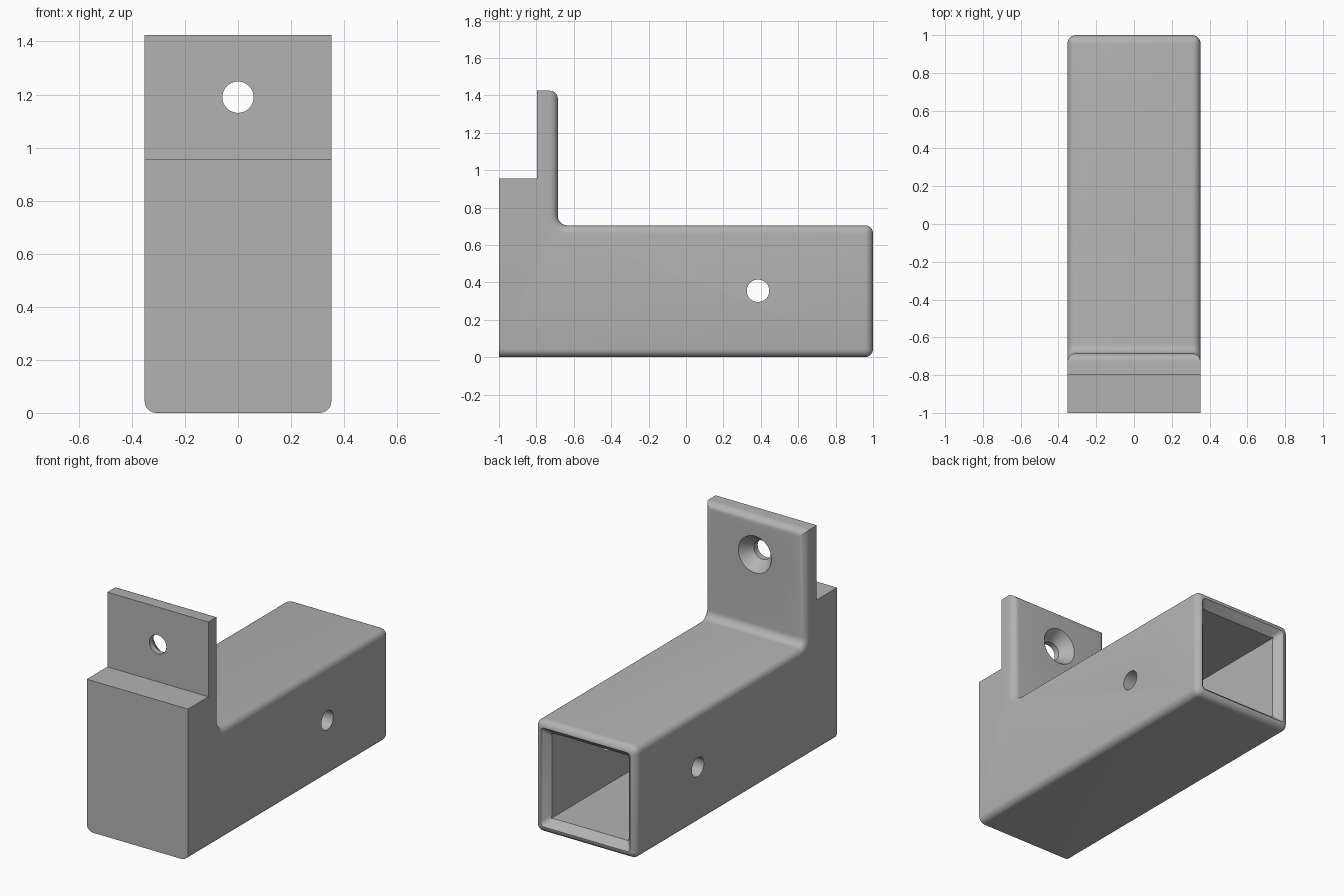
import bpy, bmesh, math
from mathutils import Matrix, Vector

old = bpy.data.objects.get("Cube")
if old:
    bpy.data.objects.remove(old, do_unlink=True)

HALF, HEIGHT = 0.352, 0.705      # tube half width and height
TAB_BACK, TAB_FRONT, TOP = -0.685, -0.797, 1.425
ROUND, FILLET = 0.044, 0.05

grey = bpy.data.materials.new("light grey")
grey.use_nodes = True
colour = (0.45, 0.45, 0.45, 1)
grey.diffuse_color = colour
grey.node_tree.nodes["Principled BSDF"].inputs["Base Color"].default_value = colour


def finish(name, bm):
    bmesh.ops.recalc_face_normals(bm, faces=bm.faces[:])
    mesh = bpy.data.meshes.new(name)
    bm.to_mesh(mesh)
    bm.free()
    mesh.materials.append(grey)
    obj = bpy.data.objects.new(name, mesh)
    bpy.context.collection.objects.link(obj)
    return obj


def cutter(name, bm):
    obj = finish(name, bm)
    obj.hide_render = True
    obj.hide_set(True)
    mod = bracket.modifiers.new(name, "BOOLEAN")
    mod.operation, mod.solver, mod.object = "DIFFERENCE", "EXACT", obj


def round_cutter(name, axis, centre, length, r1, r2):
    bm = bmesh.new()
    turn = Vector((0, 0, 1)).rotation_difference(Vector(axis)).to_matrix().to_4x4()
    bmesh.ops.create_cone(bm, cap_ends=True, segments=48, radius1=r1, radius2=r2,
                          depth=length, matrix=Matrix.Translation(centre) @ turn)
    cutter(name, bm)


def square_cutter(name, y1, half1, y2, half2, corner=0):
    bm = bmesh.new()
    rings = [[bm.verts.new((sx * h, y, HEIGHT / 2 + sz * h))
              for sx, sz in ((-1, -1), (1, -1), (1, 1), (-1, 1))]
             for y, h in ((y1, half1), (y2, half2))]
    bm.faces.new(rings[0])
    bm.faces.new(rings[1])
    sides = [bm.faces.new((rings[0][i - 1], rings[0][i], rings[1][i], rings[1][i - 1]))
             for i in range(4)]
    if corner:
        slants = [e for e in bm.edges if abs(e.verts[0].co.y - e.verts[1].co.y) > 0.01]
        bmesh.ops.bevel(bm, geom=slants, offset=corner, segments=4,
                        profile=0.5, affect="EDGES")
    cutter(name, bm)


# Bracket body: side profile with a filleted inner corner, extruded across x
profile = [(-1, 0), (1, 0), (1, HEIGHT)]
for i in range(9):
    a = math.radians(270 - 90 * i / 8)
    profile.append((TAB_BACK + FILLET + FILLET * math.cos(a),
                    HEIGHT + FILLET + FILLET * math.sin(a)))
profile += [(TAB_BACK, TOP), (TAB_FRONT, TOP), (TAB_FRONT, 0.955), (-1, 0.955)]
bm = bmesh.new()
face = bm.faces.new([bm.verts.new((-HALF, y, z)) for y, z in profile])
new = bmesh.ops.extrude_face_region(bm, geom=[face])["geom"]
bmesh.ops.translate(bm, vec=(2 * HALF, 0, 0),
                    verts=[v for v in new if isinstance(v, bmesh.types.BMVert)])
bmesh.ops.recalc_face_normals(bm, faces=bm.faces[:])


def is_rounded(edge):
    a, b = (v.co for v in edge.verts)
    mid = (a + b) / 2
    if abs(a.x - b.x) > 0.1:         # edges across the width
        return mid.y > 0.9 or (mid.z > 1.4 and mid.y > TAB_BACK - 0.01)
    if mid.z < 0.01:                 # long bottom edges
        return True
    return min(a.y, b.y) > TAB_BACK - 0.01   # outline behind the tab


bmesh.ops.bevel(bm, geom=[e for e in bm.edges if is_rounded(e)], offset=ROUND,
                segments=6, profile=0.5, affect="EDGES", clamp_overlap=False)
bracket = finish("bracket", bm)

# Square socket with a flared mouth, closed at the front
square_cutter("socket_cutter", -0.8, 0.268, 1.1, 0.268)
square_cutter("mouth_cutter", 0.95, 0.268, 1.0 + 0.002, 0.313, 0.02)

# Cross pin hole and countersunk screw hole in the tab
round_cutter("pin_hole_cutter", (1, 0, 0), (0, 0.385, 0.355), 1, 0.06, 0.06)
round_cutter("screw_hole_cutter", (0, 1, 0), (0, -0.74, 1.19), 0.4, 0.059, 0.059)
round_cutter("countersink_cutter", (0, 1, 0), (0, TAB_BACK - 0.035, 1.19), 0.08, 0.059, 0.119)

# Bake the cuts and shade the rounds smooth
bpy.context.view_layer.update()
graph = bpy.context.evaluated_depsgraph_get()
baked = bpy.data.meshes.new_from_object(bracket.evaluated_get(graph))
bracket.modifiers.clear()
bracket.data = baked
for obj in [o for o in bpy.data.objects if o.name.endswith("_cutter")]:
    bpy.data.objects.remove(obj, do_unlink=True)
bpy.ops.object.select_all(action="DESELECT")
bracket.select_set(True)
bpy.context.view_layer.objects.active = bracket
bpy.ops.object.shade_smooth_by_angle(angle=math.radians(30))
